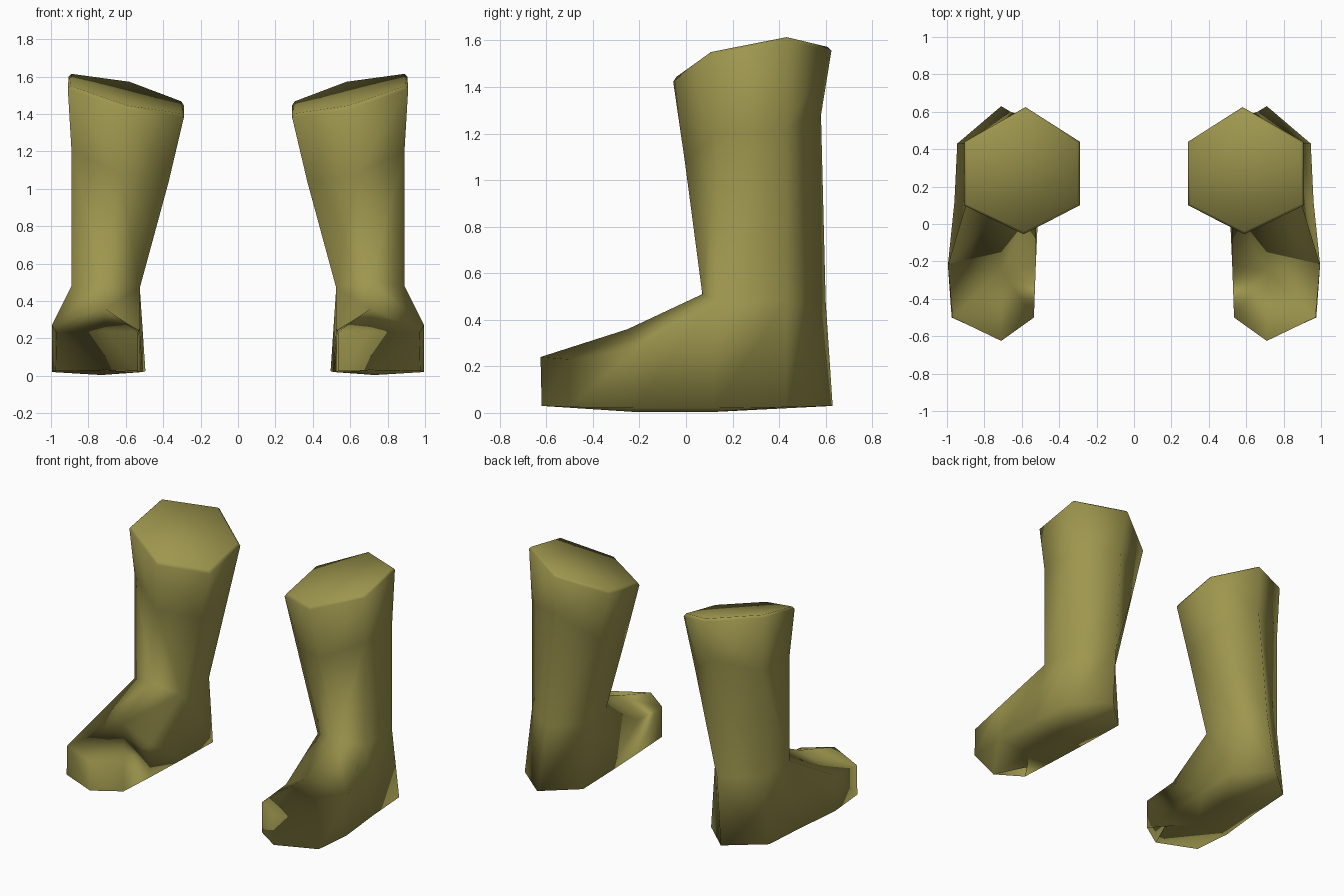
import bpy
import bmesh

if "Cube" in bpy.data.objects:
    bpy.data.objects.remove(bpy.data.objects["Cube"])

olive = bpy.data.materials.new("olive_rubber")
olive.diffuse_color = (0.34, 0.305, 0.076, 1)
olive.use_nodes = True
olive.node_tree.nodes["Principled BSDF"].inputs["Base Color"].default_value = olive.diffuse_color

# Outlines run: tip, outer toe, outer ball, outer mid, outer heel, back,
# then inner heel, inner mid, inner ball, inner toe
SOLE = [(0.71, -0.62, 0.03), (0.975, -0.5, 0.025), (0.995, -0.22, 0.02),
        (0.96, 0.12, 0.02), (0.945, 0.43, 0.025), (0.71, 0.63, 0.03),
        (0.495, 0.43, 0.025), (0.51, 0.12, 0.02), (0.525, -0.22, 0.02),
        (0.535, -0.5, 0.025)]
UPPER = [(0.71, -0.625, 0.24), (0.97, -0.5, 0.23), (0.995, -0.22, 0.27),
         (0.89, 0.13, 0.48), (0.89, 0.43, 0.48), (0.66, 0.60, 0.48),
         (0.525, 0.43, 0.47), (0.525, 0.13, 0.47), (0.525, -0.22, 0.25),
         (0.535, -0.5, 0.235)]
# Leg rings run: front, outer front, outer back, back, inner back, inner front
CALF = [(0.63, -0.005, 1.08), (0.89, 0.13, 1.2), (0.89, 0.43, 1.22),
        (0.60, 0.58, 1.28), (0.37, 0.43, 1.1), (0.37, 0.12, 1.04)]
RIM = [(0.59, -0.055), (0.91, 0.10), (0.905, 0.44),
       (0.58, 0.625), (0.29, 0.44), (0.29, 0.10)]


def cap_height(x, y):
    """Sloping plane of the boot top."""
    return 1.55 + 0.25 * (x - 0.9) + 0.2 * (y - 0.1)


def make_boot(name, side):
    bm = bmesh.new()

    def add(points):
        return [bm.verts.new((side * x, y, z)) for x, y, z in points]

    def bridge(a, b):
        n = len(a)
        for i in range(n):
            j = (i + 1) % n
            bm.faces.new((a[i], a[j], b[j], b[i]))

    # Foot walls
    sole, upper = add(SOLE), add(UPPER)
    bridge(sole, upper)

    # Arched sole along a centre line
    s1, s2 = add([(0.73, -0.22, 0.004), (0.73, 0.12, 0.004)])
    for tri in ((0, 1, 2), (0, 8, 9)):
        bm.faces.new([sole[i] for i in tri] + [s1])
    for a, b in ((2, 3), (7, 8)):
        pair = (s1, s2) if b == 8 else (s2, s1)
        bm.faces.new((sole[a], sole[b], *pair))
    for a, b in ((3, 4), (4, 5), (5, 6), (6, 7)):
        bm.faces.new((sole[a], sole[b], s2))

    # Instep ridge
    r1, r2 = add([(0.71, -0.25, 0.36), (0.71, 0.07, 0.51)])
    for a, b in ((0, 1), (1, 2), (8, 9), (9, 0)):
        bm.faces.new((upper[a], upper[b], r1))
    bm.faces.new((upper[2], upper[3], r2, r1))
    bm.faces.new((upper[7], upper[8], r1, r2))

    # Leg, rounded rim and closed top
    ankle = [r2] + upper[3:8]
    calf = add(CALF)
    rim = add([(x, y, cap_height(x, y) - 0.018) for x, y in RIM])
    inset = [(0.595 + (x - 0.595) * 0.955, 0.275 + (y - 0.275) * 0.955)
             for x, y in RIM]
    cap = add([(x, y, cap_height(x, y)) for x, y in inset])
    bridge(ankle, calf)
    bridge(calf, rim)
    bridge(rim, cap)
    bm.faces.new(cap)

    bmesh.ops.recalc_face_normals(bm, faces=bm.faces[:])
    for f in bm.faces:
        f.smooth = True
    mesh = bpy.data.meshes.new(name)
    bm.to_mesh(mesh)
    bm.free()
    mesh.materials.append(olive)
    bpy.context.collection.objects.link(bpy.data.objects.new(name, mesh))


make_boot("right_boot", 1)
make_boot("left_boot", -1)
